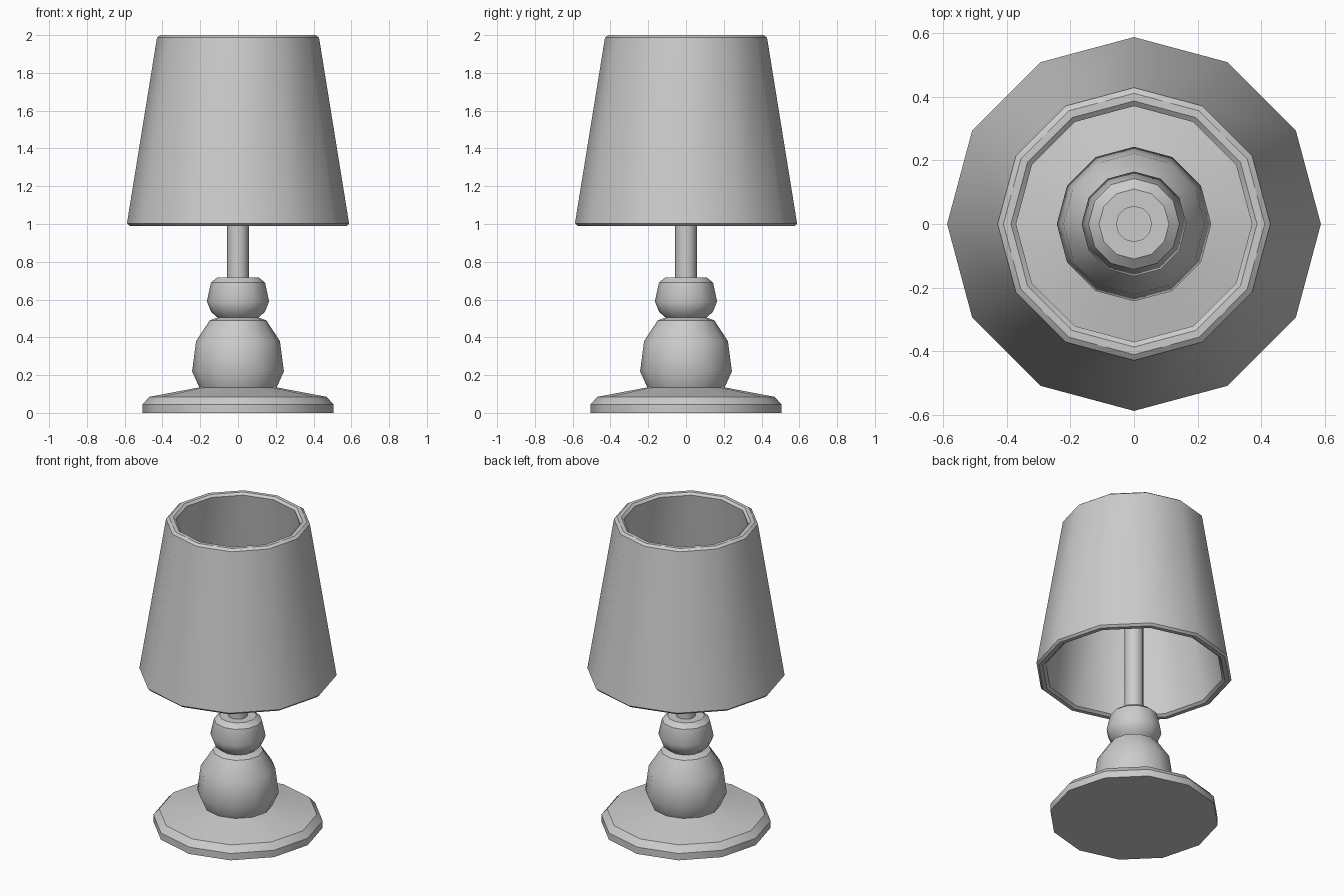
import bpy, bmesh, math

if "Cube" in bpy.data.objects:
    bpy.data.objects.remove(bpy.data.objects["Cube"])

SIDES = 12


def lathe(name, profile, closed=False):
    """Revolve (radius, z) points around z; radius 0 becomes a pole, closed joins the ends."""
    bm = bmesh.new()
    rings = []
    for r, z in profile:
        rings.append([bm.verts.new((r * math.cos(2 * math.pi * i / SIDES),
                                    r * math.sin(2 * math.pi * i / SIDES), z))
                      for i in range(SIDES)])
    pairs = list(zip(rings, rings[1:]))
    if closed:
        pairs.append((rings[-1], rings[0]))
    else:
        bm.faces.new(rings[0][::-1])
        bm.faces.new(rings[-1])
    for a, b in pairs:
        for i in range(SIDES):
            j = (i + 1) % SIDES
            bm.faces.new((a[i], a[j], b[j], b[i]))
    bmesh.ops.recalc_face_normals(bm, faces=bm.faces)
    mesh = bpy.data.meshes.new(name)
    bm.to_mesh(mesh)
    bm.free()
    obj = bpy.data.objects.new(name, mesh)
    bpy.context.collection.objects.link(obj)
    bpy.ops.object.select_all(action='DESELECT')
    obj.select_set(True)
    bpy.context.view_layer.objects.active = obj
    bpy.ops.object.shade_smooth_by_angle(angle=math.radians(35))
    return obj


# Turned foot, round body and collar in one continuous profile
lathe("lamp_base", [
    (0.505, 0), (0.505, 0.045), (0.47, 0.085), (0.205, 0.135),
    (0.243, 0.22), (0.222, 0.38), (0.15, 0.49), (0.108, 0.505),
    (0.143, 0.535), (0.165, 0.59), (0.143, 0.69), (0.11, 0.717)])

# Stem rising into the shade
lathe("stem", [(0.057, 0.70), (0.057, 1.42)])

# Hollow tapered shade with chamfered rims
lathe("lamp_shade", [
    (0.575, 0.99), (0.588, 1.003), (0.429, 1.987), (0.411, 2.0),
    (0.387, 2.0), (0.371, 1.987), (0.532, 1.003), (0.549, 0.99)], closed=True)
